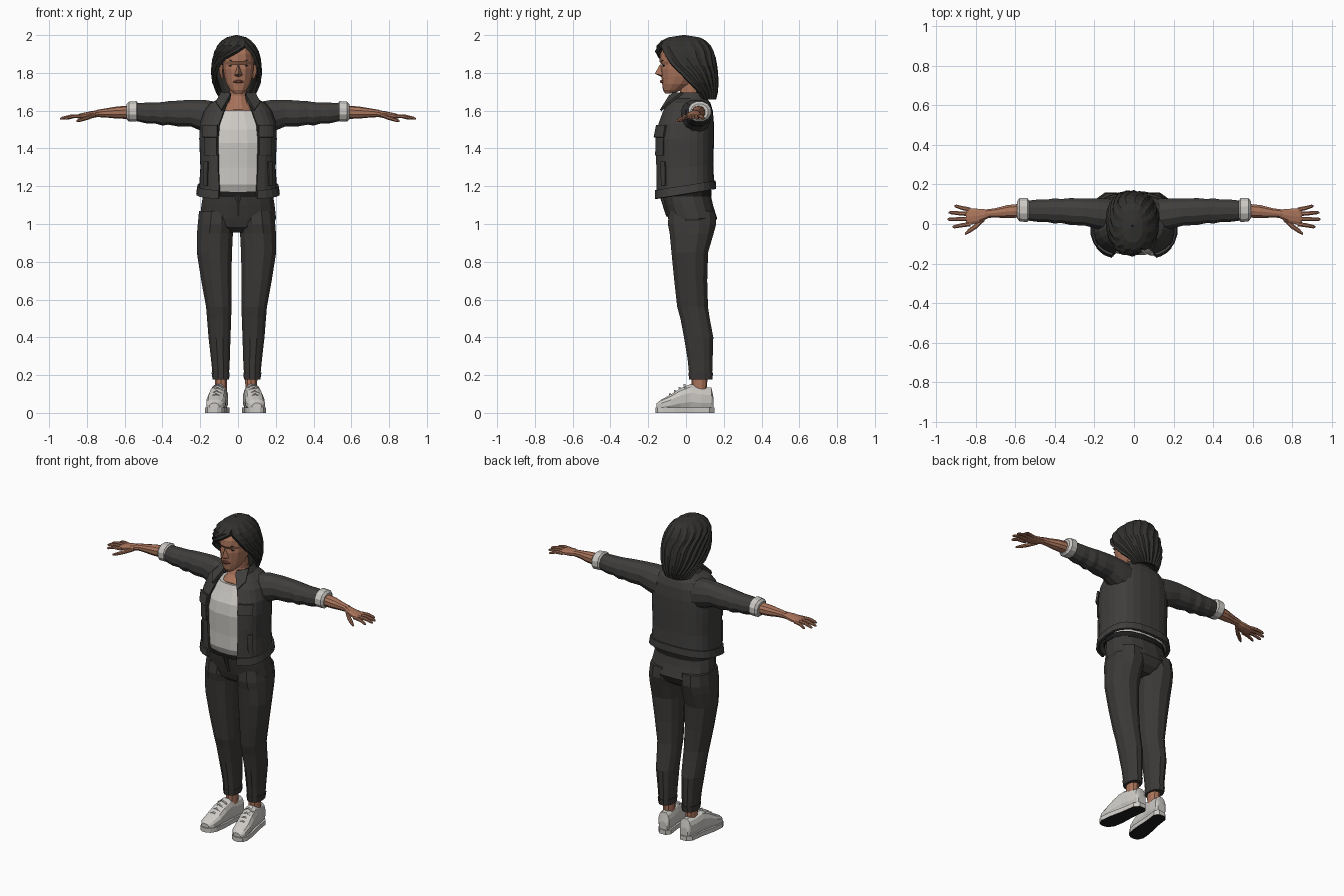
import bpy, bmesh, math
from mathutils import Vector


def material(name, r, g, b):
    m = bpy.data.materials.new(name)
    m.diffuse_color = (r, g, b, 1)
    return m


JACKET = material("charcoal denim", .050, .048, .046)
PANTS = material("dark trousers", .045, .042, .039)
HAIR = material("dark hair", .032, .031, .029)
SKIN = material("skin", .40, .175, .105)
LIPS = material("lips", .22, .075, .05)
WHITE = material("pale cloth", .60, .58, .55)
SHOE = material("shoe white", .62, .60, .57)
BLACK = material("near black", .012, .012, .012)


def spow(v, p):
    return math.copysign(abs(v) ** p, v)


def make(name, verts, faces, mats, recalc=True):
    me = bpy.data.meshes.new(name)
    me.from_pydata(verts, [], faces)
    bm = bmesh.new()
    bm.from_mesh(me)
    if recalc:
        bmesh.ops.recalc_face_normals(bm, faces=bm.faces)
    bm.to_mesh(me)
    bm.free()
    for m in mats if isinstance(mats, list) else [mats]:
        me.materials.append(m)
    ob = bpy.data.objects.new(name, me)
    bpy.context.collection.objects.link(ob)
    return ob


def loft(name, rings, mat, axis='z', n=12, p=.9):
    """Closed tube; ring = (position on axis, centre u, centre v, radius u, radius v)."""
    verts, faces = [], []
    for a, u, v, ru, rv in rings:
        for k in range(n):
            t = 2 * math.pi * (k + .5) / n
            U, V = u + ru * spow(math.cos(t), p), v + rv * spow(math.sin(t), p)
            verts.append({'z': (U, V, a), 'x': (a, U, V), 'y': (U, a, V)}[axis])
    for i in range(len(rings) - 1):
        for k in range(n):
            k2 = (k + 1) % n
            faces.append((i*n + k, i*n + k2, (i+1)*n + k2, (i+1)*n + k))
    faces += [tuple(range(n)), tuple(range((len(rings) - 1) * n, len(rings) * n))]
    return make(name, verts, faces, mat)


def shell(name, grid, mat, thick):
    """Open sheet from rows of points, thickened inward."""
    n = len(grid[0])
    faces = [(i*n + j, i*n + j + 1, (i+1)*n + j + 1, (i+1)*n + j)
             for i in range(len(grid) - 1) for j in range(n - 1)]
    ob = make(name, [q for row in grid for q in row], faces, mat, False)
    mod = ob.modifiers.new("thickness", 'SOLIDIFY')
    mod.thickness, mod.offset = thick, -1
    return ob


def section(w, yf, yb, t, p=.75, off=0):
    return ((w + off) * spow(math.sin(t), p),
            (yf + yb) / 2 - ((yb - yf) / 2 + off) * spow(math.cos(t), p))


def lerp_rows(rows, z):
    for a, b in zip(rows, rows[1:]):
        if z <= b[0]:
            f = (z - a[0]) / (b[0] - a[0])
            return [x + (y - x) * f for x, y in zip(a, b)]
    return rows[-1]


# Jacket: height, half width, front, back, half opening
COAT = [(1.165, .212, -.165, .15, .10), (1.21, .205, -.165, .148, .10), (1.3, .2, -.168, .145, .105),
        (1.45, .206, -.172, .148, .108), (1.53, .203, -.155, .148, .10), (1.6, .182, -.125, .142, .075),
        (1.64, .148, -.105, .13, .06), (1.665, .095, -.085, .11, .045), (1.695, .078, -.08, .1, .042)]


def coat_point(t, z, off=0):
    _, w, yf, yb, _ = lerp_rows(COAT, z)
    x, y = section(w, yf, yb, t, .75, off)
    return x, y, z + .16 * y * max(0, min(1, (1.45 - z) / .25))


def coat_start(z):
    r = lerp_rows(COAT, z)
    return math.asin((r[4] / r[1]) ** (1 / .75))


def coat_sheet(name, zs, off, thick, t0=None, t1=None, n=22):
    grid = []
    for z in zs:
        a = coat_start(z) if t0 is None else t0
        b = 2 * math.pi - a if t1 is None else t1
        grid.append([coat_point(a + (b - a) * j / n, z, off) for j in range(n + 1)])
    return shell(name, grid, JACKET, thick)


coat_sheet("jacket_body", [r[0] for r in COAT], 0, .012)
coat_sheet("jacket_hem", [1.16, 1.205], .009, .014)
for side, s in (("left", -1), ("right", 1)):
    for part, za, zb, a, b, off in (("chest_pocket", 1.37, 1.47, 26, 54, .006), ("pocket_flap", 1.46, 1.525, 24, 56, .013),
                                    ("side_pocket", 1.22, 1.34, 46, 58, .006)):
        a, b = sorted((s * math.radians(a), s * math.radians(b)))
        coat_sheet(f"{part}_{side}", [za, zb], off, .012, a, b, 4)
    # Collar wing
    pts = [(.042, -.088, 1.685), (.09, -.02, 1.70), (.118, -.09, 1.648), (.088, -.138, 1.605)]
    wing = make(f"collar_{side}", [(s * x, y, z) for x, y, z in pts], [(0, 1, 2, 3)], JACKET)
    wing.modifiers.new("thickness", 'SOLIDIFY').thickness = .012

# Shirt, chest and neck
loft("shirt", [(1.17, 0, -.01, .165, .125), (1.21, 0, -.012, .18, .14), (1.3, 0, -.012, .178, .14),
               (1.43, 0, -.012, .182, .148), (1.5, 0, -.01, .175, .138), (1.56, 0, 0, .14, .115),
               (1.6, 0, .01, .11, .105)], WHITE, n=16, p=.8)
loft("neck", [(1.55, 0, .01, .11, .10), (1.605, 0, .012, .085, .095), (1.64, 0, .02, .06, .07),
              (1.68, 0, .02, .047, .052), (1.75, 0, .015, .045, .055)], SKIN)

# Head
loft("head", [(1.692, .002, -.088, .026, .024), (1.71, .002, -.072, .045, .05), (1.74, .002, -.05, .064, .076),
              (1.78, .002, -.03, .076, .1), (1.82, .002, -.022, .082, .112), (1.845, .002, -.018, .083, .112),
              (1.86, .002, -.016, .084, .124), (1.9, .002, -.012, .082, .125), (1.94, .002, -.005, .07, .11),
              (1.965, .002, 0, .04, .07)], SKIN, n=14)
make("nose", [(.002, -.135, 1.85), (-.02, -.125, 1.787), (.024, -.125, 1.787), (.002, -.165, 1.796), (.002, -.13, 1.778)],
     [(0, 1, 3), (0, 3, 2), (1, 4, 3), (4, 2, 3), (0, 2, 4, 1)], SKIN)
loft("lips", [(-.026, -.118, 1.753, .004, .003), (-.008, -.13, 1.754, .008, .009), (.012, -.13, 1.754, .008, .009),
              (.03, -.118, 1.753, .004, .003)], LIPS, 'x', 8)
for side, s in (("left", -1), ("right", 1)):
    c = .002
    for part, z, y, h, mat in (("eye", 1.838, -.122, .006, BLACK), ("eyebrow", 1.866, -.13, .004, HAIR)):
        ob = make(f"{part}_{side}", [(c + s * x, y + d, z + dz) for d in (0, .012)
                                     for x, dz in ((.016, 0), (.034, h), (.052, 0), (.034, -h))],
                  [(0, 1, 2, 3), (4, 5, 6, 7)] + [(k, (k+1) % 4, (k+1) % 4 + 4, k + 4) for k in range(4)], mat)
    loft(f"ear_{side}", [(1.77, s * .082, .008, .008, .01), (1.80, s * .09, .012, .012, .02),
                         (1.83, s * .09, .016, .012, .022), (1.845, s * .086, .016, .006, .012)], SKIN, n=8)

# Hair: height, half width, front, back, left edge angle, right edge angle
HAIR_ROWS = [(1.66, .095, -.06, .16, -112, 112), (1.70, .112, -.09, .17, -100, 102), (1.75, .130, -.12, .172, -80, 88),
             (1.80, .136, -.14, .17, -62, 76), (1.84, .134, -.155, .165, -48, 64), (1.88, .128, -.162, .158, -28, 54),
             (1.915, .118, -.165, .148, 0, 46), (1.945, .102, -.155, .132, 24, 34), (1.97, .08, -.132, .108, 30, 30),
             (1.988, .052, -.095, .072, 30, 30), (2.0, .004, -.015, -.005, 30, 30)]
grid, cols = [], 30
for z, w, yf, yb, tl, tr in HAIR_ROWS:
    a, b = math.radians(tr), math.radians(360 + tl)
    row = []
    for j in range(cols + 1):
        ridge = -.007 * (j % 2) if z < 1.98 else 0
        x, y = section(w, yf, yb, a + (b - a) * j / cols, .88, ridge)
        row.append((x - .008, y, z))
    grid.append(row)
shell("hair", grid, HAIR, .018)
loft("hair_back", [(1.67, -.005, .1, .075, .045), (1.78, -.005, .095, .11, .06), (1.88, 0, .07, .10, .07),
                   (1.94, 0, .05, .07, .06)], HAIR)

# Hips and belt
loft("trouser_hips", [(.955, -.004, .03, .08, .07), (.985, -.004, .03, .19, .11), (1.03, 0, .035, .205, .132),
                      (1.1, 0, .015, .197, .13), (1.18, 0, -.002, .183, .13)], PANTS, n=16, p=.85)
loft("belt", [(1.145, 0, .002, .193, .136), (1.18, 0, 0, .189, .136)], BLACK, n=16, p=.85)
loft("trouser_fly", [(1.04, 0, -.095, .012, .01), (1.15, 0, -.13, .014, .01)], PANTS, n=6)

for side, s in (("left", -1), ("right", 1)):
    def sx(rings, dx=0):
        return [(a, s * u + dx, v, ru, rv) for a, u, v, ru, rv in rings]

    # Trouser leg, turn-up, ankle
    loft(f"trouser_leg_{side}", sx([
        (1.07, .103, .032, .098, .125), (1.0, .108, .032, .1, .132), (.95, .114, .03, .098, .12),
        (.85, .117, .02, .096, .1), (.7, .107, .025, .082, .09), (.56, .094, .035, .069, .084),
        (.5, .092, .048, .066, .08), (.4, .09, .067, .06, .08), (.28, .085, .075, .051, .068),
        (.19, .083, .078, .044, .062)], -.008), PANTS)
    loft(f"trouser_turn_up_{side}", sx([(.178, .083, .078, .045, .064), (.215, .084, .078, .05, .067)], -.008), PANTS)
    loft(f"ankle_{side}", sx([(.1, .08, .07, .032, .04), (.2, .08, .072, .034, .042)], -.01), SKIN, n=10)

    # Shoe upper, sole, laces
    def shoe_x(y):
        return s * (.088 - .13 * (y - .04)) - .013
    uppers = [(.146, .07, .028), (.135, .125, .038), (.08, .13, .044), (.025, .145, .044), (-.03, .122, .049),
              (-.08, .088, .052), (-.13, .062, .046), (-.155, .042, .026)]
    loft(f"shoe_{side}", [(y, shoe_x(y), .01 + h / 2, r, h / 2) for y, h, r in uppers], SHOE, 'y', 12, .8)
    edge = [(.152, .022), (.125, .044), (.04, .045), (-.06, .054), (-.12, .052), (-.15, .036), (-.162, .015)]
    outline = [(shoe_x(y) + r, y) for y, r in edge] + [(shoe_x(y) - r, y) for y, r in reversed(edge)]
    n = len(outline)
    sole = make(f"sole_{side}", [(x, y, z) for z in (0, .028) for x, y in outline],
                [tuple(range(n)), tuple(range(n, 2 * n))] +
                [(k, (k+1) % n, (k+1) % n + n, k + n) for k in range(n)], [SHOE, BLACK])
    for f in sole.data.polygons:
        f.material_index = 1 if f.normal.z < -.5 else 0
    for k in range(4):
        y = -.005 - .025 * k
        z = .148 - .0165 * k
        loft(f"lace_{side}_{k + 1}", [(shoe_x(y) - .03, y, z - .014, .006, .004), (shoe_x(y), y - .004, z + .002, .006, .004),
                                      (shoe_x(y) + .03, y, z - .014, .006, .004)], WHITE, 'x', 6)

    def ax(rings):
        return [(s * a, *rest) for a, *rest in rings]

    # Sleeve, pale cuff, forearm
    loft(f"sleeve_{side}", ax([
        (.12, .045, 1.56, .085, .09), (.18, .052, 1.572, .08, .088), (.25, .06, 1.587, .07, .073),
        (.32, .063, 1.585, .07, .07), (.37, .066, 1.588, .062, .064), (.40, .066, 1.583, .066, .064),
        (.44, .067, 1.588, .058, .057), (.48, .067, 1.587, .059, .057), (.55, .068, 1.594, .05, .048)]), JACKET, 'x')
    loft(f"sleeve_cuff_{side}", ax([(.53, .07, 1.595, .05, .047), (.538, .07, 1.597, .062, .055),
                                    (.578, .072, 1.595, .061, .054), (.59, .072, 1.594, .046, .042)]), WHITE, 'x')
    loft(f"forearm_{side}", ax([(.56, .068, 1.592, .037, .036), (.64, .063, 1.59, .034, .032),
                                (.70, .056, 1.588, .025, .024), (.75, .052, 1.585, .022, .019)]), SKIN, 'x', 10)
    # Palm, fingers, thumb
    loft(f"palm_{side}", ax([(.735, .052, 1.586, .022, .018), (.78, .042, 1.578, .036, .019),
                             (.835, .037, 1.571, .045, .014), (.85, .037, 1.569, .04, .01)]), SKIN, 'x', 10)
    for k, (y0, y1, tip) in enumerate(((.0, -.014, .918), (.025, .024, .942), (.05, .058, .936), (.072, .09, .908))):
        mid = (.83 + tip) / 2
        loft(f"finger_{side}_{k + 1}", ax([(.825, y0, 1.571, .012, .011), (mid, (y0 + y1) / 2, 1.57, .011, .01),
                                           (tip - .01, y1, 1.56, .009, .008), (tip, y1, 1.557, .004, .004)]), SKIN, 'x', 8)
    loft(f"thumb_{side}", ax([(.755, .03, 1.578, .016, .013), (.795, -.008, 1.563, .016, .012),
                              (.835, -.036, 1.55, .013, .01), (.855, -.05, 1.545, .006, .006)]), SKIN, 'x', 8)
